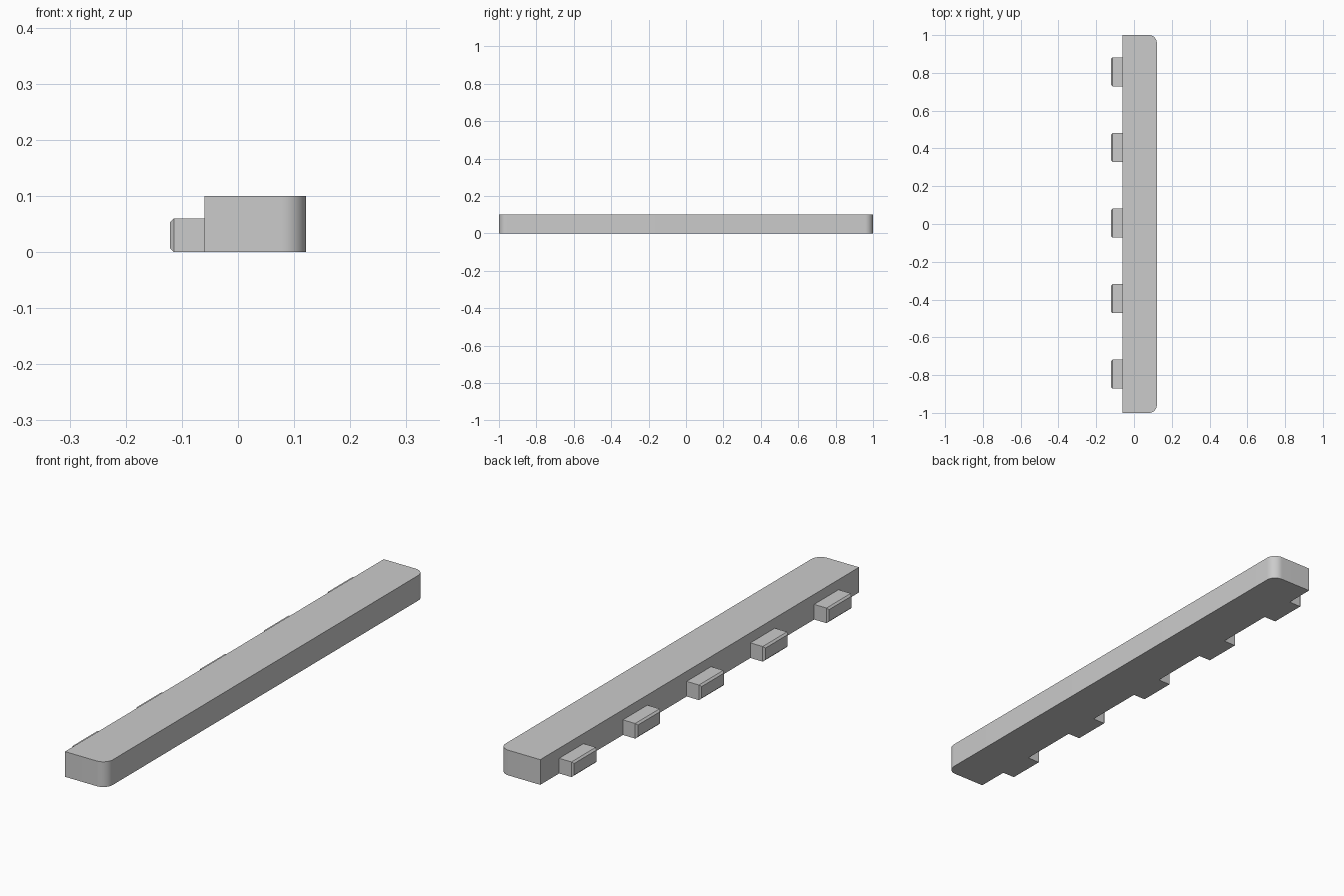
import bpy
import bmesh
from math import sin, cos, radians

cube = bpy.data.objects.get("Cube")
if cube:
    bpy.data.objects.remove(cube, do_unlink=True)

# Single plain grey
grey = bpy.data.materials.new("plain_grey")
grey.use_nodes = True
COLOUR = (0.6, 0.6, 0.6, 1)
grey.diffuse_color = COLOUR
grey.node_tree.nodes["Principled BSDF"].inputs["Base Color"].default_value = COLOUR


def finish(name, bm):
    bmesh.ops.recalc_face_normals(bm, faces=bm.faces)
    mesh = bpy.data.meshes.new(name)
    bm.to_mesh(mesh)
    bm.free()
    mesh.materials.append(grey)
    obj = bpy.data.objects.new(name, mesh)
    bpy.context.collection.objects.link(obj)
    return obj


# Long bar: square on the tab side, rounded corners on the other
INNER, OUTER, HEIGHT, RADIUS, STEPS = -0.06, 0.121, 0.1, 0.042, 12


def corner(start):
    side = -1 if start < 0 else 1
    for i in range(STEPS + 1):
        a = radians(start + 90 * i / STEPS)
        yield (OUTER - RADIUS + RADIUS * cos(a), side * (1 - RADIUS) + RADIUS * sin(a))


outline = [(INNER, -1), *corner(-90), *corner(0), (INNER, 1)]
bm = bmesh.new()
base = bm.faces.new([bm.verts.new((x, y, 0)) for x, y in outline])
top = bmesh.ops.extrude_face_region(bm, geom=[base])["geom"]
bmesh.ops.translate(bm, verts=[v for v in top if isinstance(v, bmesh.types.BMVert)],
                    vec=(0, 0, HEIGHT))
bar = finish("bar", bm)
bpy.ops.object.select_all(action="DESELECT")
bar.select_set(True)
bpy.context.view_layer.objects.active = bar
bpy.ops.object.shade_smooth_by_angle(angle=radians(30))

# Row of tabs with a chamfered outer end
TIP, SHOULDER, CHAMFER = -0.121, -0.114, 0.007
TAB_WIDTH, TAB_HEIGHT, SPACING = 0.153, 0.06, 0.4


def add_tab(name, y):
    bm = bmesh.new()
    rings = []
    for x, inset in ((INNER, 0), (SHOULDER, 0), (TIP, CHAMFER)):
        w = TAB_WIDTH / 2 - inset
        low, high = inset, TAB_HEIGHT - inset
        rings.append([bm.verts.new((x, y + dy, z)) for dy, z in
                      ((-w, low), (w, low), (w, high), (-w, high))])
    bm.faces.new(rings[0])
    bm.faces.new(rings[-1])
    for a, b in zip(rings, rings[1:]):
        for i in range(4):
            j = (i + 1) % 4
            bm.faces.new((a[i], a[j], b[j], b[i]))
    finish(name, bm)


for n in range(5):
    add_tab(f"tab_{n + 1}", 0.005 + (n - 2) * SPACING)
